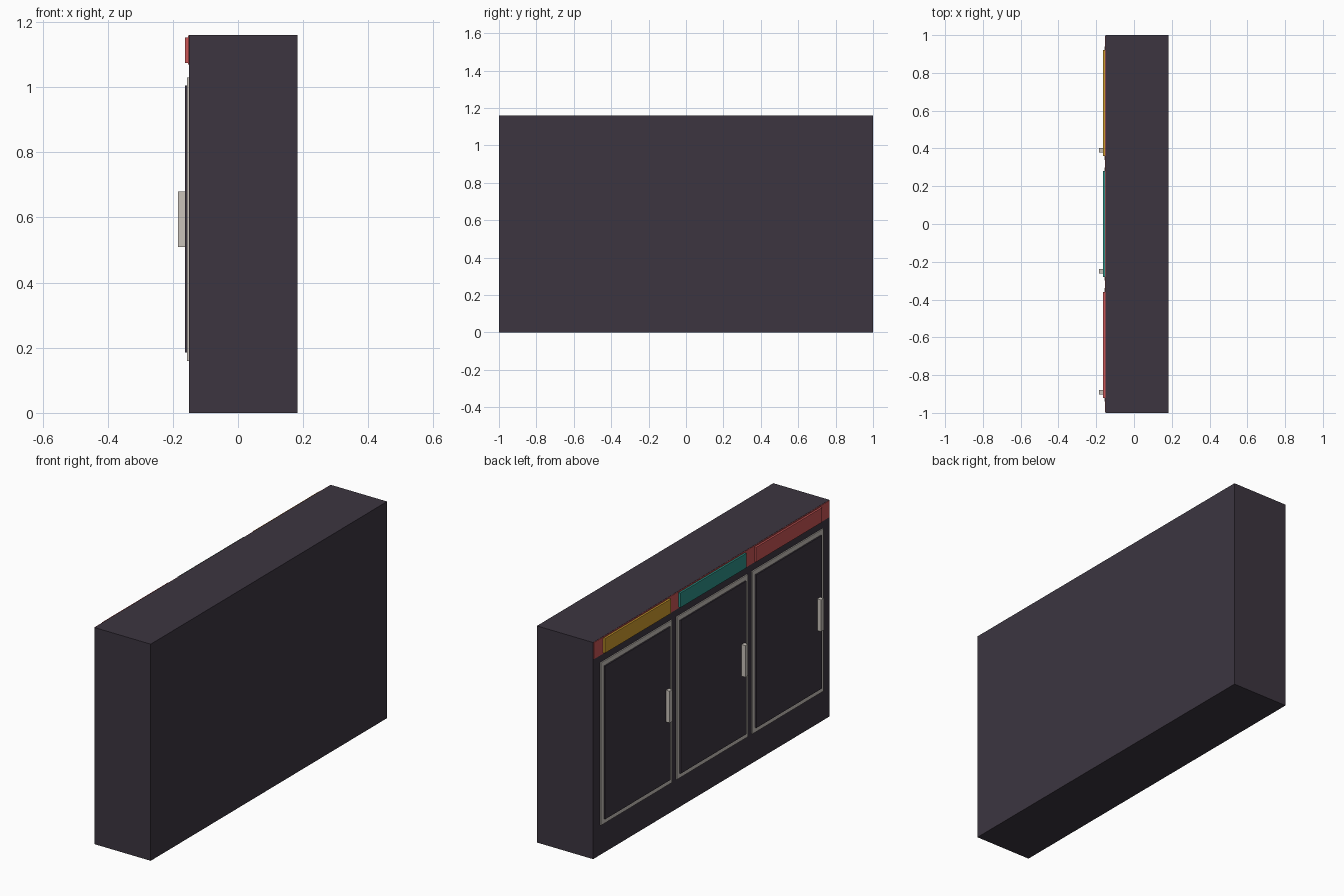
import bpy
import bmesh

if "Cube" in bpy.data.objects:
    bpy.data.objects.remove(bpy.data.objects["Cube"])


def material(name, rgb):
    m = bpy.data.materials.new(name)
    m.diffuse_color = (*rgb, 1.0)
    m.use_nodes = True
    m.node_tree.nodes["Principled BSDF"].inputs["Base Color"].default_value = m.diffuse_color
    return m


DARK = material("dark_plum", (0.045, 0.036, 0.051))
RED = material("coral_red", (0.578, 0.091, 0.091))
TEAL = material("teal", (0.026, 0.283, 0.242))
YELLOW = material("mustard", (0.61, 0.328, 0.026))
GREY = material("warm_grey", (0.578, 0.539, 0.491))


def box(name, x, y, z, mat):
    """Box from (min, max) ranges on each axis."""
    bm = bmesh.new()
    bmesh.ops.create_cube(bm, size=1)
    for v in bm.verts:
        v.co = [r[0] if c < 0 else r[1] for c, r in zip(v.co, (x, y, z))]
    mesh = bpy.data.meshes.new(name)
    bm.to_mesh(mesh)
    bm.free()
    mesh.materials.append(mat)
    obj = bpy.data.objects.new(name, mesh)
    bpy.context.collection.objects.link(obj)
    return obj


# Cabinet body and the thin band along its top edge
box("cabinet_body", (-0.15, 0.183), (-1, 1), (0, 1.16), DARK)
box("top_band", (-0.153, -0.149), (-0.995, 0.995), (1.07, 1.159), RED)

# Three bays: door trim, raised door panel, handle and coloured sign
for i, (cy, colour) in enumerate(((0.64, YELLOW), (0.0, TEAL), (-0.64, RED)), 1):
    box(f"door_trim_{i}", (-0.156, -0.149), (cy - 0.30, cy + 0.30), (0.16, 1.03), GREY)
    box(f"door_panel_{i}", (-0.163, -0.155), (cy - 0.277, cy + 0.277), (0.185, 1.005), DARK)
    box(f"door_handle_{i}", (-0.185, -0.162), (cy - 0.262, cy - 0.238), (0.51, 0.68), GREY)
    box(f"sign_panel_{i}", (-0.163, -0.152), (cy - 0.28, cy + 0.28), (1.075, 1.153), colour)
